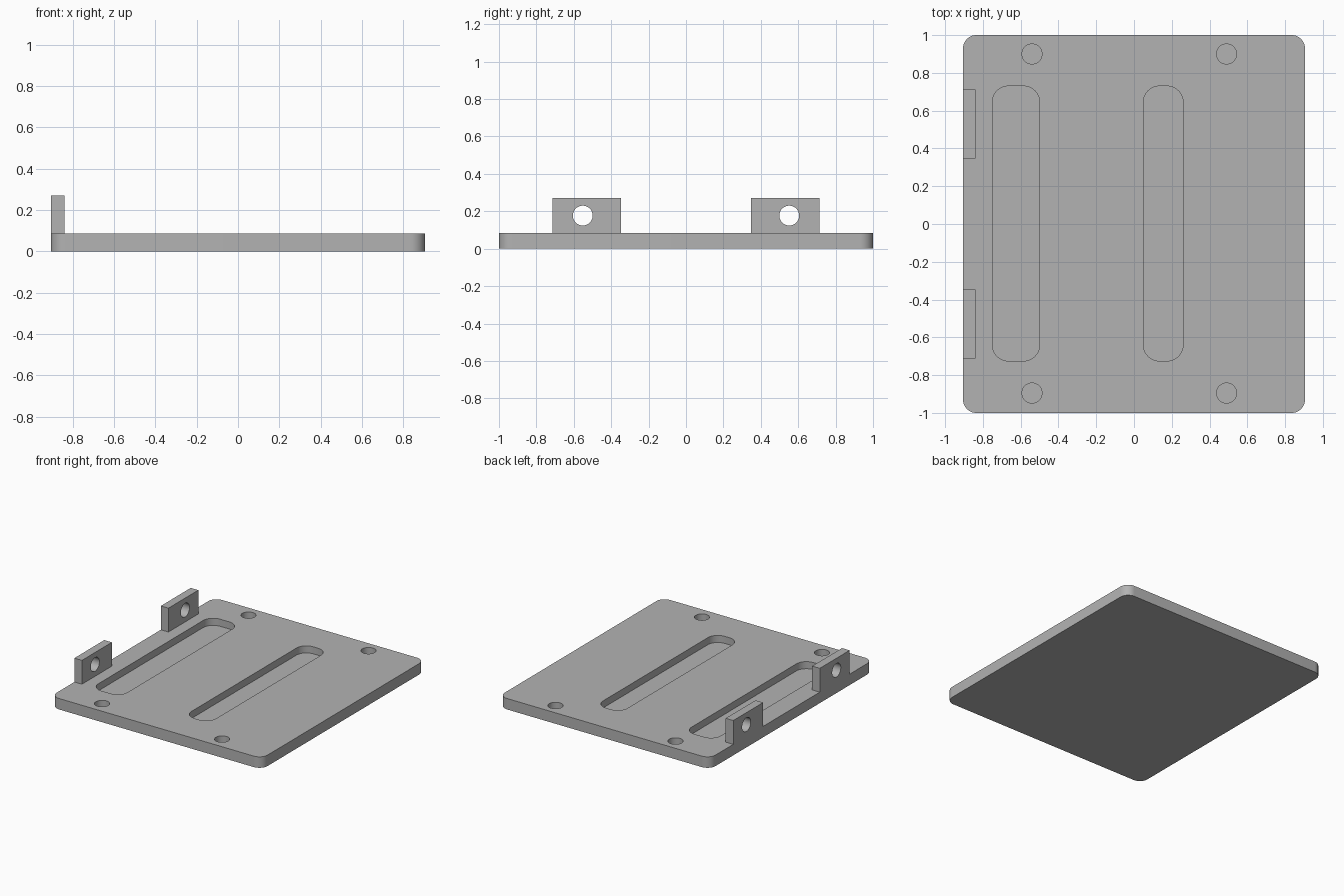
import bpy
import bmesh
import math
from mathutils import Matrix, Vector

cube = bpy.data.objects.get("Cube")
if cube:
    bpy.data.objects.remove(cube, do_unlink=True)

grey = bpy.data.materials.new("plain grey")
grey.use_nodes = True
colour = (0.45, 0.45, 0.45, 1)
grey.diffuse_color = colour
grey.node_tree.nodes["Principled BSDF"].inputs["Base Color"].default_value = colour

THICK = 0.085      # plate thickness
FLOOR = 0.03       # floor height of the recesses
HOLE_R = 0.053
HALF_X = 0.905


def make_object(name, bm):
    bmesh.ops.recalc_face_normals(bm, faces=bm.faces)
    mesh = bpy.data.meshes.new(name)
    bm.to_mesh(mesh)
    bm.free()
    mesh.materials.append(grey)
    obj = bpy.data.objects.new(name, mesh)
    bpy.context.collection.objects.link(obj)
    return obj


def box(name, low, high, radius=0):
    """Box between two corners, with rounded upright edges if radius is set."""
    low, high = Vector(low), Vector(high)
    bm = bmesh.new()
    bmesh.ops.create_cube(bm, size=1)
    bmesh.ops.scale(bm, vec=high - low, verts=bm.verts)
    bmesh.ops.translate(bm, vec=(low + high) / 2, verts=bm.verts)
    if radius:
        upright = [e for e in bm.edges
                   if abs(e.verts[0].co.z - e.verts[1].co.z) > 0.001]
        bmesh.ops.bevel(bm, geom=upright, offset=radius, segments=10,
                        profile=0.5, affect='EDGES')
    return make_object(name, bm)


def cylinder(name, centre, depth, along_x=False):
    bm = bmesh.new()
    bmesh.ops.create_cone(bm, cap_ends=True, segments=48, radius1=HOLE_R,
                          radius2=HOLE_R, depth=depth)
    if along_x:
        bmesh.ops.rotate(bm, matrix=Matrix.Rotation(math.pi / 2, 3, 'Y'),
                         verts=bm.verts)
    bmesh.ops.translate(bm, vec=centre, verts=bm.verts)
    return make_object(name, bm)


def cut(obj, cutters):
    """Subtract the cutters, keep the result and remove the cutters."""
    for cutter in cutters:
        mod = obj.modifiers.new("cut", 'BOOLEAN')
        mod.operation = 'DIFFERENCE'
        mod.solver = 'EXACT'
        mod.object = cutter
    graph = bpy.context.evaluated_depsgraph_get()
    mesh = bpy.data.meshes.new_from_object(obj.evaluated_get(graph))
    obj.modifiers.clear()
    obj.data = mesh
    for cutter in cutters:
        bpy.data.objects.remove(cutter, do_unlink=True)


def smooth(obj):
    bpy.ops.object.select_all(action='DESELECT')
    obj.select_set(True)
    bpy.context.view_layer.objects.active = obj
    bpy.ops.object.shade_smooth_by_angle(angle=math.radians(30))


# Base plate with rounded corners
plate = box("base_plate", (-HALF_X, -1, 0), (HALF_X, 1, THICK), 0.07)

# Two long recesses and four blind round holes
cutters = [box("recess_cutter", (x0, -0.725, FLOOR), (x1, 0.73, 0.2), 0.085)
           for x0, x1 in ((-0.75, -0.5), (0.05, 0.26))]
for x in (-0.54, 0.49):
    for y in (-0.895, 0.9):
        cutters.append(cylinder("hole_cutter", (x, y, FLOOR + 0.1), 0.2))
cut(plate, cutters)
smooth(plate)

# Pair of upright lugs with a cross hole, on the right edge
for name, side in (("front_lug", -1), ("back_lug", 1)):
    y0, y1 = sorted((0.347 * side, 0.713 * side))
    lug = box(name, (-HALF_X, y0, THICK), (-0.84, y1, 0.27))
    cut(lug, [cylinder("pin_hole_cutter", (-0.87, 0.552 * side, 0.177), 0.3, True)])
    smooth(lug)
